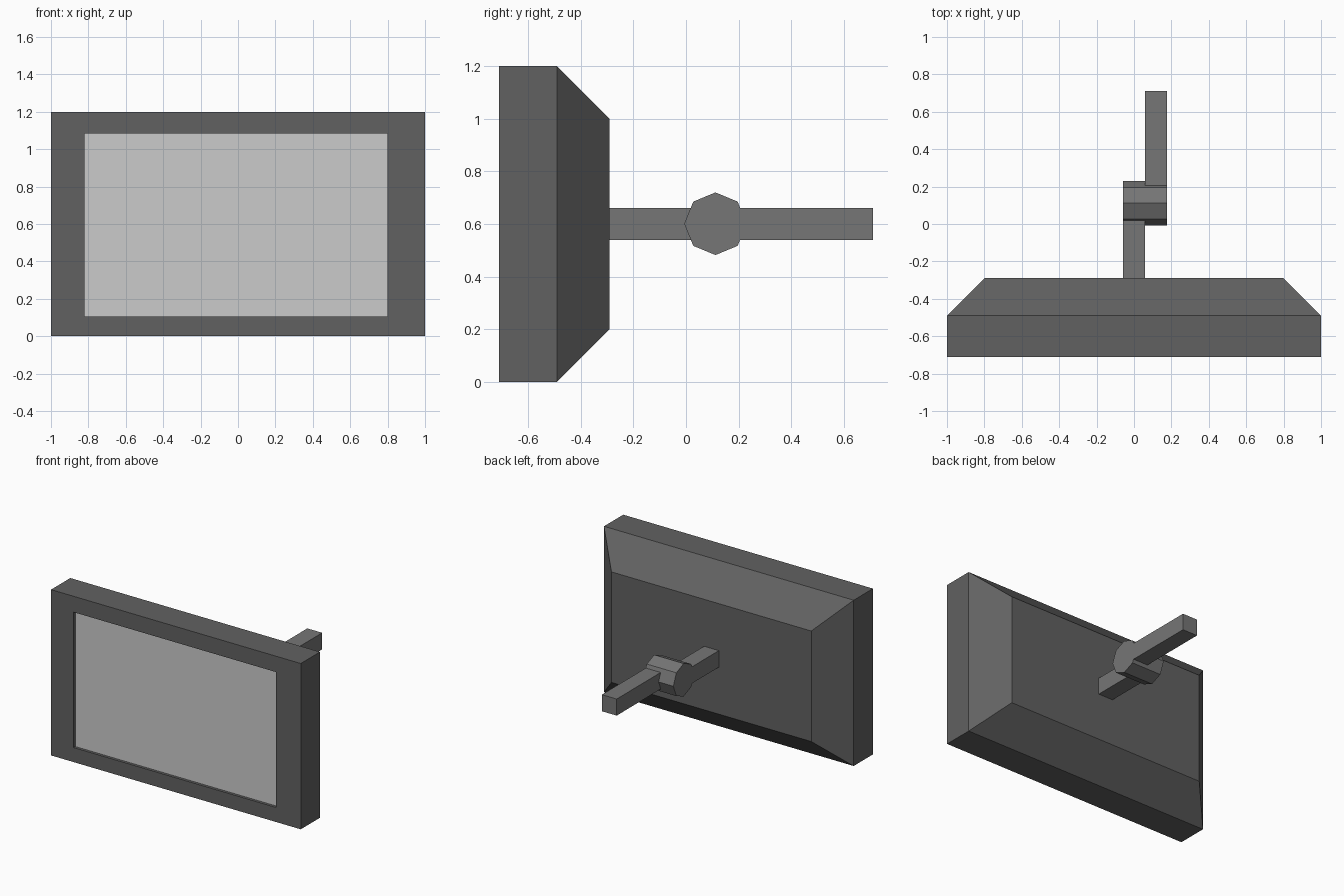
import bpy, bmesh, math
from mathutils import Matrix

if "Cube" in bpy.data.objects:
    bpy.data.objects.remove(bpy.data.objects["Cube"])


def paint(ob, name, v):
    m = bpy.data.materials.get(name) or bpy.data.materials.new(name)
    m.diffuse_color = (v, v, v, 1)
    m.use_nodes = True
    m.node_tree.nodes["Principled BSDF"].inputs["Base Color"].default_value = m.diffuse_color
    ob.data.materials.append(m)


def make(name, bm):
    bmesh.ops.recalc_face_normals(bm, faces=bm.faces[:])
    me = bpy.data.meshes.new(name)
    bm.to_mesh(me)
    bm.free()
    ob = bpy.data.objects.new(name, me)
    bpy.context.collection.objects.link(ob)
    return ob


def ring(bm, x0, x1, z0, z1, y):
    return [bm.verts.new((x, y, z)) for x, z in ((x0, z0), (x1, z0), (x1, z1), (x0, z1))]


def loft(bm, rings):
    for a, b in zip(rings, rings[1:]):
        for i in range(4):
            j = (i + 1) % 4
            bm.faces.new((a[i], a[j], b[j], b[i]))


def bar(name, x0, x1, y0, y1, z0, z1):
    bm = bmesh.new()
    rings = [ring(bm, x0, x1, z0, z1, y) for y in (y0, y1)]
    loft(bm, rings)
    bm.faces.new(rings[0])
    bm.faces.new(rings[1])
    return make(name, bm)


SCREEN = (-0.82, 0.80, 0.105, 1.085)

# casing: recess, front bezel, sides and tapered back
bm = bmesh.new()
rings = [ring(bm, *SCREEN, -0.69),
         ring(bm, *SCREEN, -0.71),
         ring(bm, -1, 1, 0, 1.2, -0.71),
         ring(bm, -1, 1, 0, 1.2, -0.49),
         ring(bm, -0.8, 0.8, 0.2, 1.0, -0.29)]
loft(bm, rings)
bm.faces.new(rings[-1])
# recessed screen closes the front
screen = bm.faces.new(rings[0])
screen.material_index = 1
casing = make("monitor_casing", bm)
paint(casing, "casing_grey", 0.12)
paint(casing, "screen_grey", 0.55)

# wall arm: two offset bars meeting at an octagonal pivot
front_arm = bar("front_arm", -0.06, 0.058, -0.29, 0.11, 0.54, 0.66)
rear_arm = bar("rear_arm", 0.058, 0.177, 0.11, 0.71, 0.54, 0.66)

bm = bmesh.new()
bmesh.ops.create_cone(
    bm, cap_ends=True, segments=8, radius1=0.119, radius2=0.119, depth=0.237,
    matrix=Matrix.Translation((0.0585, 0.112, 0.601)) @ Matrix.Rotation(math.pi / 2, 4, 'Y'))
pivot = make("arm_pivot", bm)
for ob in (front_arm, rear_arm, pivot):
    paint(ob, "arm_grey", 0.18)
